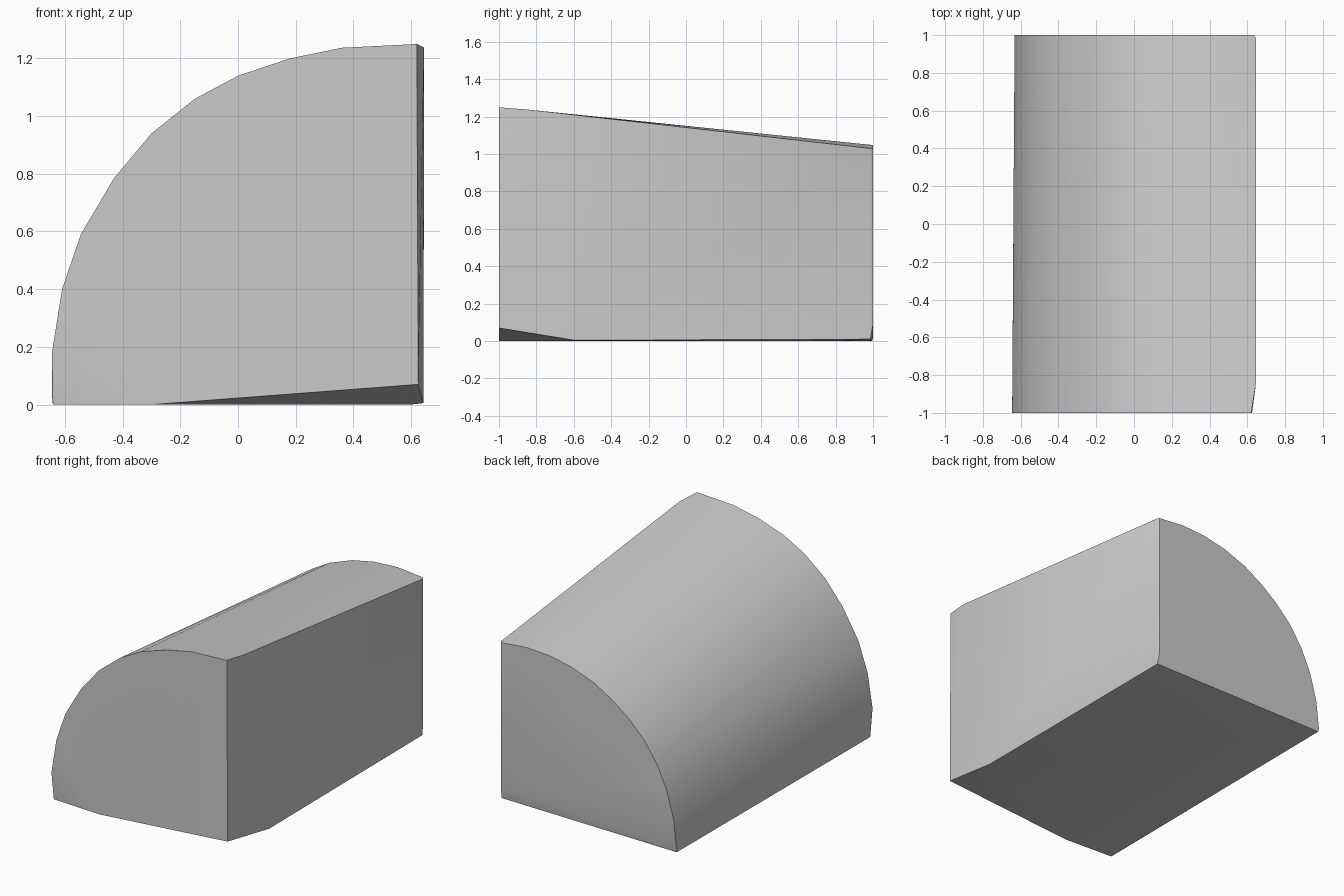
import bpy, bmesh, math

if "Cube" in bpy.data.objects:
    bpy.data.objects.remove(bpy.data.objects["Cube"])

# Curved end profiles (x, z), from the low side round to the tall side
front = [(-0.645, 0.18), (-0.61, 0.40), (-0.545, 0.59), (-0.43, 0.785), (-0.30, 0.94),
         (-0.15, 1.06), (0.0, 1.14), (0.18, 1.20), (0.36, 1.237), (0.62, 1.25)]
back = [(-0.632, 0.02), (-0.61, 0.21), (-0.56, 0.39), (-0.49, 0.54), (-0.40, 0.67),
        (-0.29, 0.78), (-0.17, 0.87), (-0.04, 0.945), (0.12, 1.005), (0.28, 1.038),
        (0.45, 1.048), (0.635, 1.03)]

# Slightly worn corners around the base and tall side
corners = [(-0.645, -0.98, 0.03), (-0.642, -0.98, 0.0), (-0.30, -1.0, 0.0),
           (0.625, -1.0, 0.07), (0.643, -0.6, 0.005), (0.645, -0.85, 1.238),
           (0.64, 0.985, 0.01), (0.635, 1.0, 0.09), (0.645, 0.985, 1.03),
           (-0.63, 0.995, 0.0), (0.60, 0.80, 0.0), (0.60, -0.6, 0.0)]

points = [(x, -1.0, z) for x, z in front] + [(x, 1.0, z) for x, z in back] + corners

# Solid wedge-shaped quarter-round block
bm = bmesh.new()
for p in points:
    bm.verts.new(p)
hull = bmesh.ops.convex_hull(bm, input=bm.verts[:])
loose = [v for v in bm.verts if not v.link_faces]
bmesh.ops.delete(bm, geom=loose, context='VERTS')
bmesh.ops.recalc_face_normals(bm, faces=bm.faces[:])
mesh = bpy.data.meshes.new("quarter_round_block")
bm.to_mesh(mesh)
bm.free()
block = bpy.data.objects.new("quarter_round_block", mesh)
bpy.context.collection.objects.link(block)

# Smooth the curved side, keep the main edges crisp
bpy.context.view_layer.objects.active = block
block.select_set(True)
bpy.ops.object.shade_smooth_by_angle(angle=math.radians(25))
